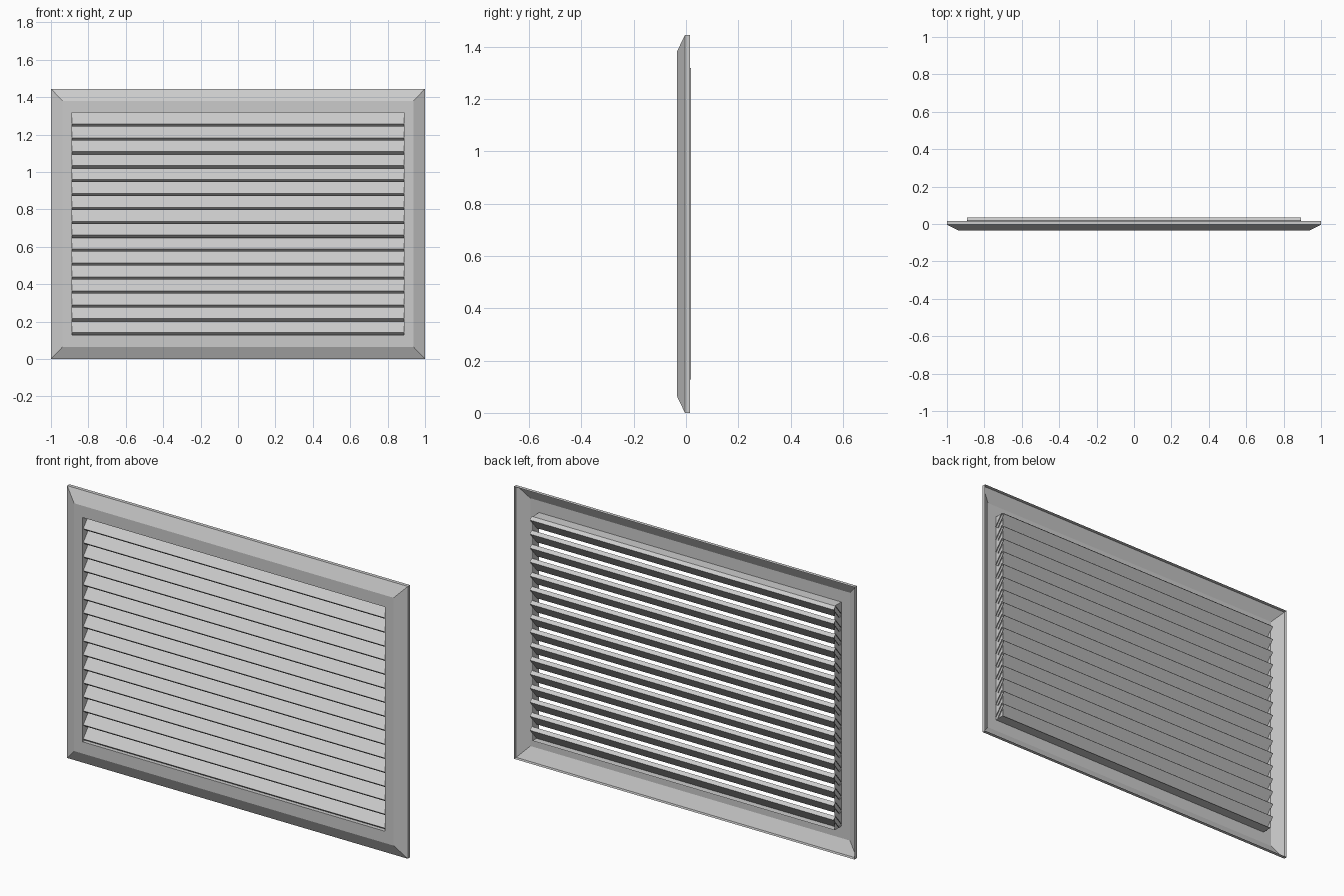
import bpy, bmesh

if "Cube" in bpy.data.objects:
    bpy.data.objects.remove(bpy.data.objects["Cube"])

H = 1.445            # overall height
ZC = H / 2


def make_object(name, bm):
    bmesh.ops.recalc_face_normals(bm, faces=bm.faces)
    mesh = bpy.data.meshes.new(name)
    bm.to_mesh(mesh)
    bm.free()
    obj = bpy.data.objects.new(name, mesh)
    bpy.context.collection.objects.link(obj)
    return obj


def bridge(bm, a, b, closed=True):
    n = len(a)
    for i in range(n if closed else n - 1):
        j = (i + 1) % n
        bm.faces.new((a[i], a[j], b[j], b[i]))


# Pressed sheet frame: outer rim, sloped border, flat face, lip around the opening
bm = bmesh.new()
rings = []
for hx, hz, y in [(1.0, ZC, 0.015),
                  (1.0, ZC, -0.004),
                  (0.938, ZC - 0.065, -0.035),
                  (0.887, 0.595, -0.035),
                  (0.887, 0.595, 0.02)]:
    rings.append([bm.verts.new((sx * hx, y, ZC + sz * hz))
                  for sx, sz in ((-1, -1), (1, -1), (1, 1), (-1, 1))])
for a, b in zip(rings, rings[1:]):
    bridge(bm, a, b)
make_object("frame", bm)

# Tilted slats: front edge low, back edge high, open at the ends
COUNT = 16
PITCH = 1.19 / COUNT
profile = [(-0.031, 0.014), (0.019, PITCH), (0.036, PITCH - 0.014), (-0.014, 0.0)]
bm = bmesh.new()
ends = [[bm.verts.new((x, y, ZC - 0.595 + z)) for y, z in profile]
        for x in (-0.892, 0.892)]
bridge(bm, ends[0], ends[1])
slats = make_object("slats", bm)
arr = slats.modifiers.new("repeat_up", 'ARRAY')
arr.count = COUNT
arr.use_relative_offset = False
arr.use_constant_offset = True
arr.constant_offset_displace = (0, 0, PITCH)
